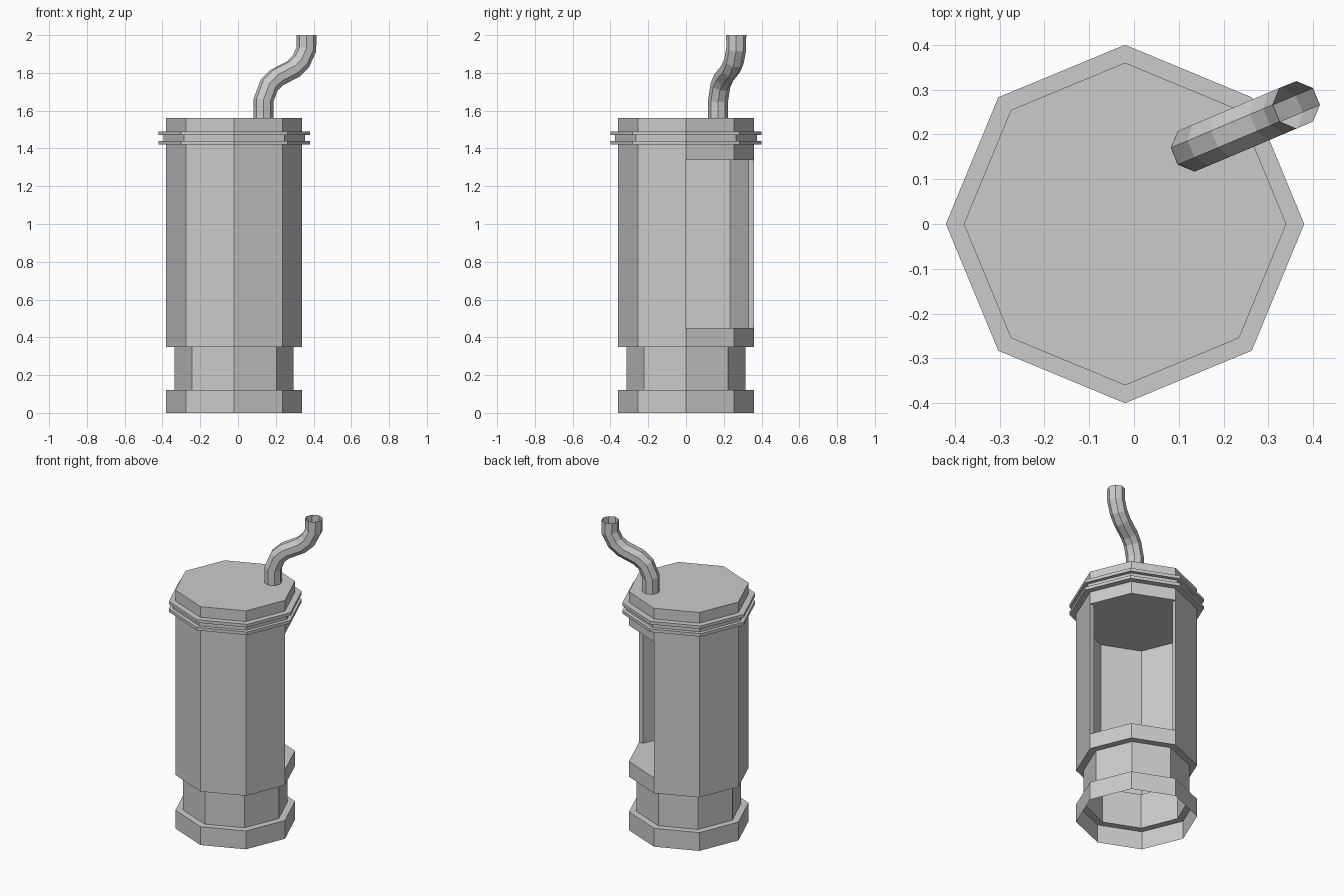
import bpy, bmesh
from math import sin, cos, pi, atan2, hypot
from mathutils import Vector

if "Cube" in bpy.data.objects:
    bpy.data.objects.remove(bpy.data.objects["Cube"])

CX, SIDES = -0.02, 8


def ring(bm, r, z):
    return [bm.verts.new((CX + r * cos(i * pi / 4), r * sin(i * pi / 4), z)) for i in range(SIDES)]


def bridge(bm, low, high, segments=range(SIDES), inward=False):
    for i in segments:
        j = (i + 1) % SIDES
        quad = [low[i], low[j], high[j], high[i]]
        bm.faces.new(quad[::-1] if inward else quad)


def finish(bm, name):
    mesh = bpy.data.meshes.new(name)
    bm.to_mesh(mesh)
    bm.free()
    obj = bpy.data.objects.new(name, mesh)
    bpy.context.collection.objects.link(obj)
    return obj


def stack(name, profile, cap=False):
    bm = bmesh.new()
    rings = [ring(bm, r, z) for r, z in profile]
    for a, b in zip(rings, rings[1:]):
        bridge(bm, a, b)
    if cap:
        bm.faces.new(rings[-1])
    return finish(bm, name)


# Open-bottomed foot, neck and sill band
stack("base", [(.36, 0), (.36, .12), (.315, .12), (.315, .35), (.36, .35), (.36, .45)], cap=True)

# Chamber wall: six of eight sides, leaving the back right open
bm = bmesh.new()
walls = range(2, 8)
out_low, out_high = ring(bm, .36, .45), ring(bm, .36, 1.34)
in_low, in_high = ring(bm, .33, .45), ring(bm, .33, 1.34)
bridge(bm, out_low, out_high, walls)
bridge(bm, in_low, in_high, walls, inward=True)
bm.faces.new((in_low[0], out_low[0], out_high[0], in_high[0]))
bm.faces.new((out_low[2], in_low[2], in_high[2], out_high[2]))
bmesh.ops.delete(bm, geom=[v for v in bm.verts if not v.link_faces], context='VERTS')
finish(bm, "chamber_wall")

# Lid with two flanges, plus the chamber ceiling
lid = [(.36, 1.34), (.36, 1.42), (.40, 1.42), (.40, 1.44), (.375, 1.44), (.375, 1.47),
       (.40, 1.47), (.40, 1.49), (.36, 1.49), (.36, 1.56)]
stack("lid", lid, cap=True)
bm = bmesh.new()
bm.faces.new(ring(bm, .36, 1.34)[::-1])
finish(bm, "chamber_ceiling")

# Bent chimney pipe, path given as (distance along the lean, height)
start, end = Vector((.135, .17, 0)), Vector((.362, .266, 0))
lean = (end - start).normalized()
side = Vector((-lean.y, lean.x, 0))
up = Vector((0, 0, 1))
length = (end - start).length
path = [(0, 1.55), (0, 1.655), (.13, 1.735), (.31, 1.775), (.69, 1.82), (.87, 1.86), (1, 1.925), (1, 2)]
path = [(s * length, z) for s, z in path]
heading = atan2(lean.y, lean.x)
bm = bmesh.new()
rings = []
for k, (s, z) in enumerate(path):
    dirs = []
    for a, b in ((k - 1, k), (k, k + 1)):
        if a >= 0 and b < len(path):
            dx, dz = path[b][0] - path[a][0], path[b][1] - path[a][1]
            n = hypot(dx, dz)
            dirs.append((dx / n, dz / n))
    tilt = atan2(sum(d[0] for d in dirs), sum(d[1] for d in dirs))
    across = lean * cos(tilt) - up * sin(tilt)
    centre = start + lean * s + up * z
    rings.append([bm.verts.new(centre + .053 * (across * cos(i * pi / 4 - heading)
                                                + side * sin(i * pi / 4 - heading)))
                  for i in range(SIDES)])
for a, b in zip(rings, rings[1:]):
    bridge(bm, a, b)
finish(bm, "chimney_pipe")
